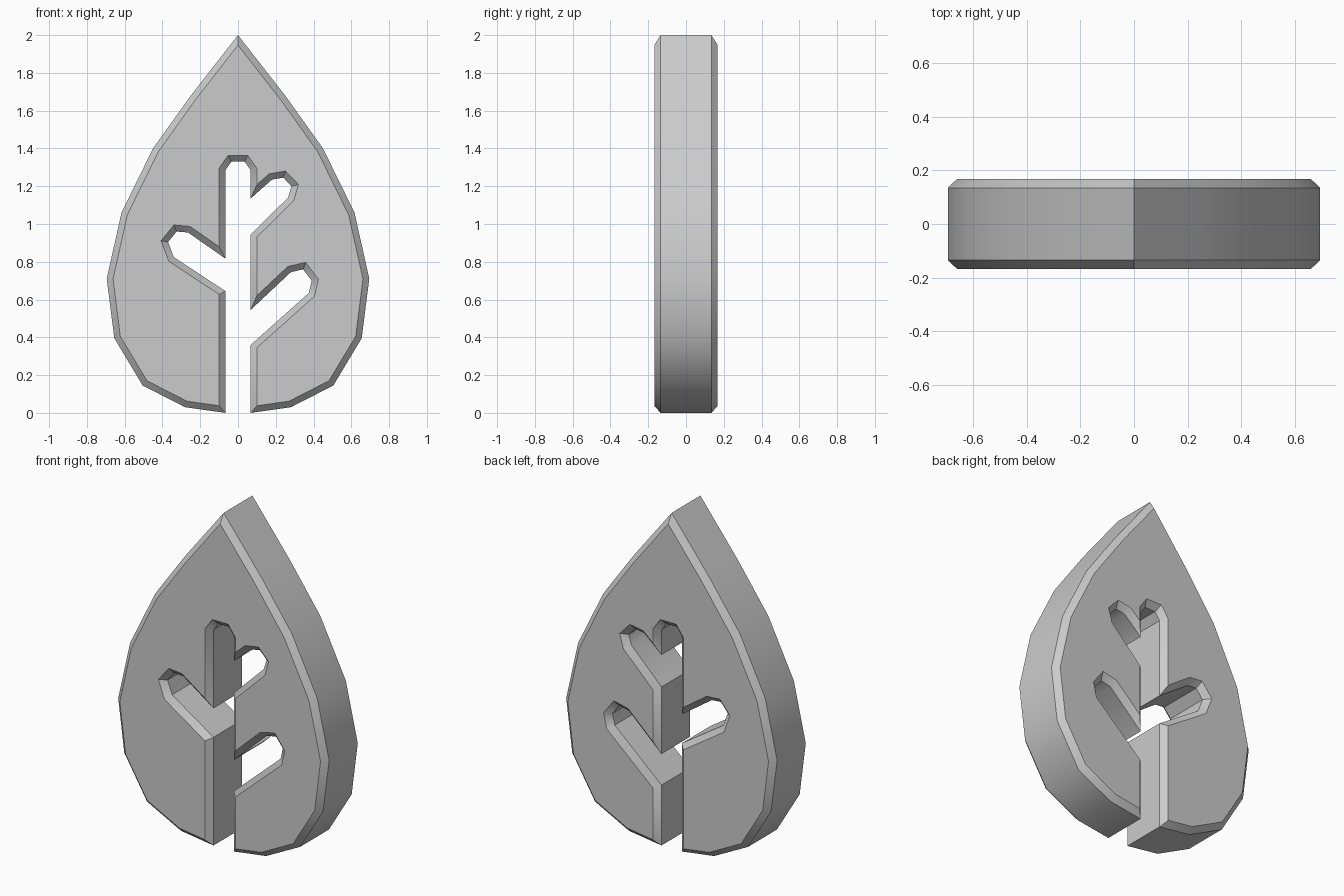
import bpy
import bmesh
from math import radians

if "Cube" in bpy.data.objects:
    bpy.data.objects.remove(bpy.data.objects["Cube"], do_unlink=True)

HALF_WALL = 0.135    # half depth of the straight side wall
CHAMFER = 0.033      # chamfer width and depth on both faces

grey = bpy.data.materials.new("light grey")
grey.use_nodes = True
colour = (0.6, 0.6, 0.6, 1)
grey.diffuse_color = colour
grey.node_tree.nodes["Principled BSDF"].inputs["Base Color"].default_value = colour

# Right half of the leaf outline, from the stem slot up to the tip
rim = [(0.067, 0), (0.28, 0.03), (0.505, 0.145), (0.655, 0.395), (0.695, 0.71),
       (0.617, 1.06), (0.45, 1.40), (0.25, 1.68)]
tip = [(0, 2)]

# Stem slot with side veins, from the left foot round to the right foot
left_vein = [(-0.067, 0.645), (-0.34, 0.825), (-0.37, 0.905), (-0.325, 0.96),
             (-0.265, 0.955), (-0.067, 0.817)]
stem_top = [(-0.067, 1.285), (-0.035, 1.33), (0.035, 1.33), (0.067, 1.285)]
upper_vein = [(0.067, 1.135), (0.18, 1.235), (0.24, 1.245), (0.283, 1.2),
              (0.265, 1.14), (0.067, 0.945)]
lower_vein = [(0.067, 0.545), (0.28, 0.745), (0.345, 0.76), (0.39, 0.70),
              (0.375, 0.635), (0.067, 0.36)]

outline = (rim + tip + [(-x, z) for x, z in reversed(rim)]
           + left_vein + stem_top + upper_vein + lower_vein)

# Extrude the outline into a slab
bm = bmesh.new()
front = bm.faces.new([bm.verts.new((x, -HALF_WALL, z)) for x, z in outline])
slab = bmesh.ops.extrude_face_region(bm, geom=[front], use_keep_orig=True)
moved = [v for v in slab["geom"] if isinstance(v, bmesh.types.BMVert)]
bmesh.ops.translate(bm, verts=moved, vec=(0, 2 * HALF_WALL, 0))
bmesh.ops.recalc_face_normals(bm, faces=bm.faces)

# Chamfer the front and back faces
caps = [f for f in bm.faces if abs(f.normal.y) > 0.9]
for cap in caps:
    bmesh.ops.inset_region(bm, faces=[cap], thickness=CHAMFER, depth=CHAMFER,
                           use_even_offset=True, use_boundary=True)

mesh = bpy.data.meshes.new("leaf")
bm.to_mesh(mesh)
bm.free()
mesh.materials.append(grey)
leaf = bpy.data.objects.new("leaf", mesh)
bpy.context.collection.objects.link(leaf)

# Smooth the curved rim, keep the chamfer edges sharp
bpy.ops.object.select_all(action="DESELECT")
leaf.select_set(True)
bpy.context.view_layer.objects.active = leaf
bpy.ops.object.shade_smooth_by_angle(angle=radians(35))
